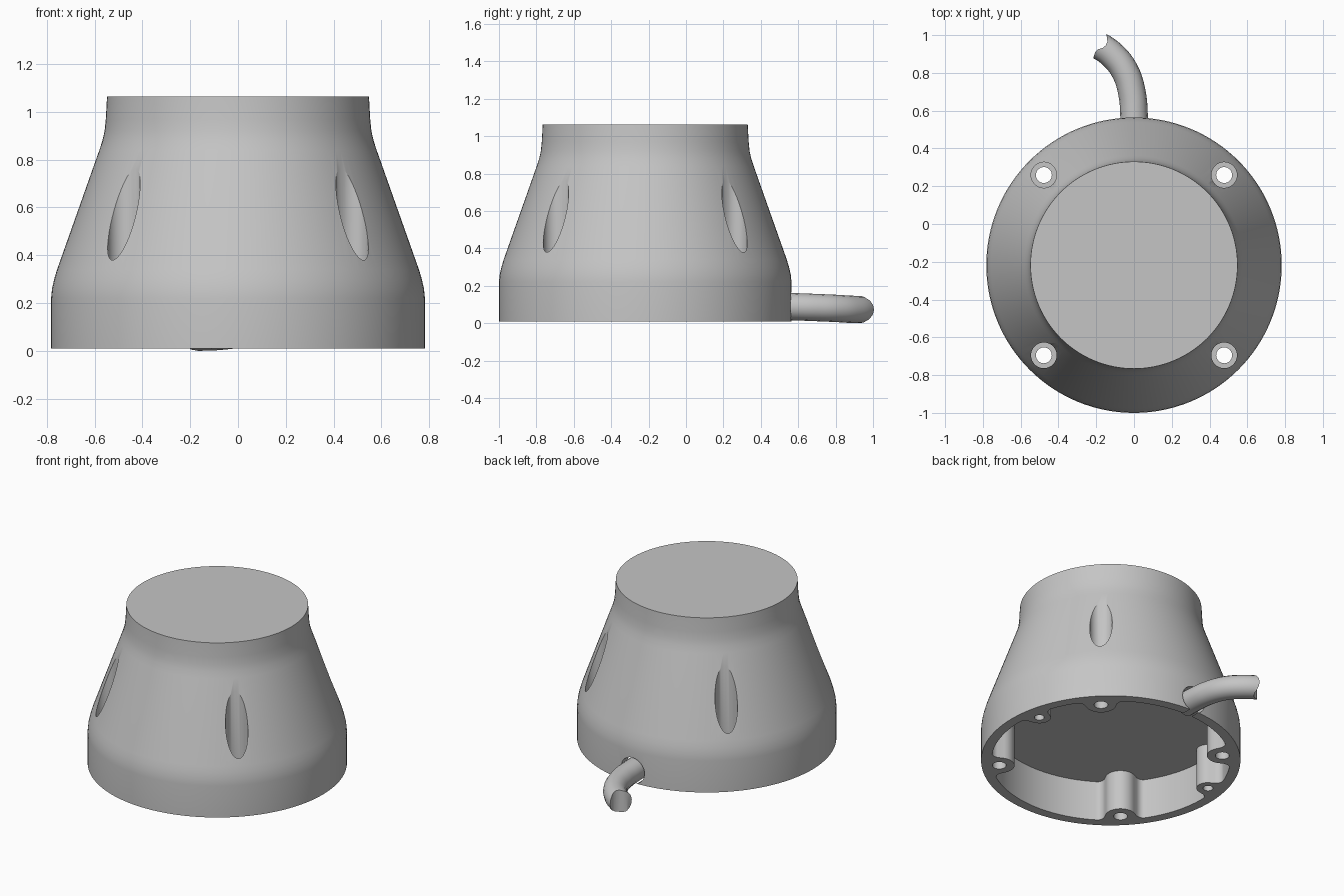
import bpy, bmesh, math

cube = bpy.data.objects.get("Cube")
if cube:
    bpy.data.objects.remove(cube, do_unlink=True)

CY = -0.218         # housing axis in y
BASE = 0.01         # underside of the housing
CEILING = 0.275     # top of the underside cavity
CAVITY = 0.72       # cavity radius between the bosses
BOSS = 0.675        # distance of the screw bosses from the axis

grey = bpy.data.materials.new("plain_grey")
grey.use_nodes = True
grey.diffuse_color = (0.56, 0.56, 0.56, 1)
grey.node_tree.nodes["Principled BSDF"].inputs["Base Color"].default_value = (0.56, 0.56, 0.56, 1)


def add_object(name, bm):
    bmesh.ops.recalc_face_normals(bm, faces=bm.faces)
    mesh = bpy.data.meshes.new(name)
    bm.to_mesh(mesh)
    bm.free()
    mesh.materials.append(grey)
    ob = bpy.data.objects.new(name, mesh)
    bpy.context.collection.objects.link(ob)
    return ob


def prism(name, outline, z0, z1):
    bm = bmesh.new()
    face = bm.faces.new([bm.verts.new((x, y, z0)) for x, y in outline])
    top = bmesh.ops.extrude_face_region(bm, geom=[face])["geom"]
    bmesh.ops.translate(bm, vec=(0, 0, z1 - z0),
                        verts=[v for v in top if isinstance(v, bmesh.types.BMVert)])
    return add_object(name, bm)


def circle(x, y, r, n=40):
    return [(x + r * math.cos(2 * math.pi * i / n), y + r * math.sin(2 * math.pi * i / n))
            for i in range(n)]


def select_only(ob):
    bpy.ops.object.select_all(action="DESELECT")
    ob.select_set(True)
    bpy.context.view_layer.objects.active = ob


def cut(ob, cutter):
    select_only(ob)
    mod = ob.modifiers.new("cut", "BOOLEAN")
    mod.operation, mod.solver, mod.object = "DIFFERENCE", "EXACT", cutter
    bpy.ops.object.modifier_apply(modifier=mod.name)
    bpy.data.objects.remove(cutter, do_unlink=True)


def smooth(ob):
    select_only(ob)
    bpy.ops.object.shade_smooth_by_angle(angle=math.radians(30))


# Housing: a solid lathed from its outer profile
profile = [(0.782, BASE), (0.782, 0.22), (0.778, 0.26), (0.769, 0.3), (0.757, 0.34),
           (0.58, 0.84), (0.567, 0.88), (0.558, 0.92), (0.553, 0.97), (0.548, 1.063)]
SEG = 128
bm = bmesh.new()
rings = [[bm.verts.new((x, y, z)) for x, y in circle(0, CY, r, SEG)] for r, z in profile]
for low, high in zip(rings, rings[1:]):
    for i in range(SEG):
        j = (i + 1) % SEG
        bm.faces.new((low[i], low[j], high[j], high[i]))
bm.faces.new(rings[0])
bm.faces.new(rings[-1])
housing = add_object("housing", bm)

# Underside cavity, with a round filleted boss for each screw
corner_angles = [math.pi / 4 + k * math.pi / 2 for k in range(4)]
side_angles = [0.18, math.pi - 0.18]
bosses = [(a, 0.092) for a in corner_angles] + [(a, 0.07) for a in side_angles]


def cavity_radius(angle):
    result = CAVITY
    for a, size in bosses:
        d = abs((angle - a + math.pi) % (2 * math.pi) - math.pi)
        edge = math.asin(size / BOSS) * 0.98
        root = BOSS * math.cos(edge) - math.sqrt(size ** 2 - (BOSS * math.sin(edge)) ** 2)
        if d <= edge:
            r = BOSS * math.cos(d) - math.sqrt(size ** 2 - (BOSS * math.sin(d)) ** 2)
        else:
            t = min(1, (d - edge) / 0.07)
            r = root + (CAVITY - root) * math.sqrt(1 - (1 - t) ** 2)
        result = min(result, r)
    return result


outline = []
for i in range(480):
    a = 2 * math.pi * i / 480
    r = cavity_radius(a)
    outline.append((r * math.cos(a), CY + r * math.sin(a)))
cut(housing, prism("cavity_cutter", outline, -0.1, CEILING))

# Through holes with wide recesses opening on the sloping side
for a in corner_angles:
    x, y = BOSS * math.cos(a), CY + BOSS * math.sin(a)
    cut(housing, prism("screw_hole_cutter", circle(x, y, 0.042), -0.1, 0.5))
    cut(housing, prism("screw_recess_cutter", circle(x, y, 0.068), 0.26, 1.02))

# Small blind holes in the side bosses
for a in side_angles:
    x, y = BOSS * math.cos(a), CY + BOSS * math.sin(a)
    cut(housing, prism("side_hole_cutter", circle(x, y, 0.03), -0.1, 0.2))

# Round cable hole through the back wall, just breaking the underside
cable_hole = prism("cable_hole_cutter", circle(0, -0.09, 0.086), 0.4, 0.7)
for v in cable_hole.data.vertices:
    x, y, z = v.co
    v.co = (x, z, -y)
cut(housing, cable_hole)
smooth(housing)

# Cable: a bent tube leaving the back of the housing
path = [(0, 0.48, 0.09), (0, 0.58, 0.088), (-0.01, 0.69, 0.084), (-0.046, 0.805, 0.079),
        (-0.11, 0.89, 0.074), (-0.187, 0.945, 0.073), (-0.28, 0.98, 0.073)]
curve = bpy.data.curves.new("cable", "CURVE")
curve.dimensions = "3D"
curve.bevel_depth = 0.073
curve.bevel_resolution = 6
curve.use_fill_caps = True
spline = curve.splines.new("BEZIER")
spline.bezier_points.add(len(path) - 1)
for point, co in zip(spline.bezier_points, path):
    point.co = co
    point.handle_left_type = point.handle_right_type = "AUTO"
spline.resolution_u = 6
tube = bpy.data.objects.new("cable_path", curve)
bpy.context.collection.objects.link(tube)
bpy.context.view_layer.update()
bm = bmesh.new()
bm.from_mesh(tube.to_mesh())
tube.to_mesh_clear()
bpy.data.objects.remove(tube, do_unlink=True)
bmesh.ops.remove_doubles(bm, verts=bm.verts, dist=0.0005)
cable = add_object("cable", bm)

# Wavy broken end of the cable
wave = [(-0.213, 0.8), (-0.215, 0.88), (-0.205, 0.91), (-0.19, 0.925), (-0.165, 0.933),
        (-0.15, 0.945), (-0.141, 0.965), (-0.145, 1.0), (-0.15, 1.1), (-0.5, 1.1), (-0.5, 0.8)]
cut(cable, prism("cable_end_cutter", wave, -0.1, 0.3))
smooth(cable)
